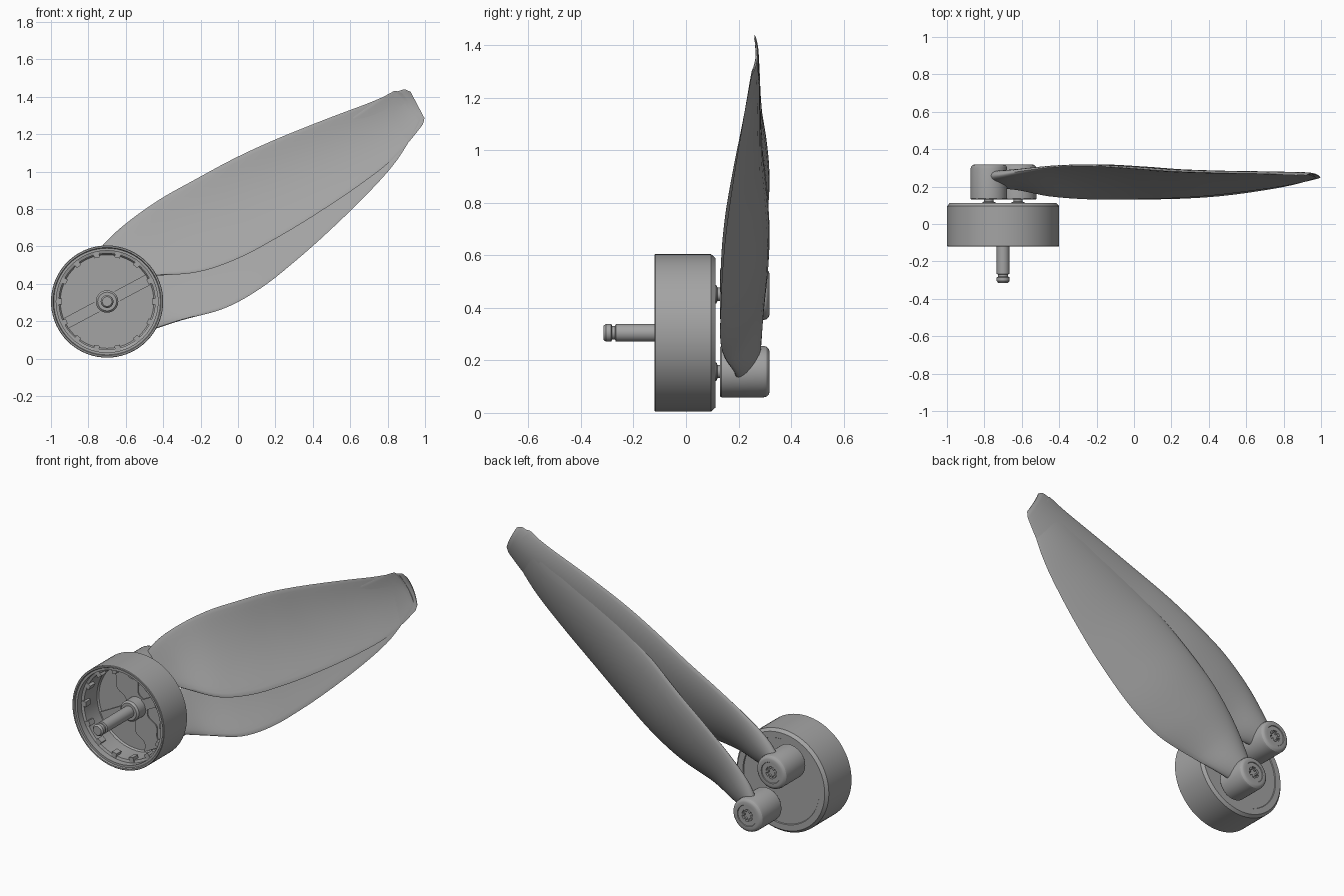
import bpy, bmesh, math
from mathutils import Matrix, Vector

cube = bpy.data.objects.get("Cube")
if cube:
    bpy.data.objects.remove(cube)

GREY = bpy.data.materials.new("satin_grey")
GREY.use_nodes = True
COLOUR = (0.37, 0.37, 0.37, 1)
GREY.diffuse_color = COLOUR
GREY.node_tree.nodes["Principled BSDF"].inputs["Base Color"].default_value = COLOUR

CX, CZ = -0.70, 0.305                      # motor axis, running along y
PIVOTS = {"upper": (-0.776, 0.452, 27.8), "lower": (-0.62, 0.157, 38.3)}


def finish(name, bm, loc=(0, 0, 0), angle=30):
    bmesh.ops.recalc_face_normals(bm, faces=bm.faces)
    mesh = bpy.data.meshes.new(name)
    bm.to_mesh(mesh)
    bm.free()
    mesh.materials.append(GREY)
    ob = bpy.data.objects.new(name, mesh)
    ob.location = loc
    bpy.context.collection.objects.link(ob)
    bpy.ops.object.select_all(action='DESELECT')
    ob.select_set(True)
    bpy.context.view_layer.objects.active = ob
    bpy.ops.object.shade_smooth_by_angle(angle=math.radians(angle))
    return ob


def lathe(name, profile, x, z, sides=48):
    """Spin (radius, y) points around the y axis."""
    bm = bmesh.new()
    verts = [bm.verts.new((r, y, 0)) for r, y in profile]
    edges = [bm.edges.new(pair) for pair in zip(verts, verts[1:])]
    bmesh.ops.spin(bm, geom=verts + edges, axis=(0, 1, 0), cent=(0, 0, 0),
                   steps=sides, angle=math.tau)
    bmesh.ops.remove_doubles(bm, verts=bm.verts, dist=0.0004)
    return finish(name, bm, (x, 0, z))


def add_box(bm, size, centre, turn):
    """Box placed at centre, then turned about the y axis."""
    m = (Matrix.Rotation(turn, 4, 'Y') @ Matrix.Translation(centre)
         @ Matrix.Diagonal((*size, 1)))
    bmesh.ops.create_cube(bm, size=1, matrix=m)


# Motor bell: hollow can, open at the front, stepped and chamfered at the back
lathe("motor_bell", [
    (0, 0.06), (0.25, 0.06), (0.257, 0.05), (0.257, -0.07), (0.272, -0.075),
    (0.272, -0.112), (0.285, -0.112), (0.289, -0.12), (0.297, -0.12), (0.3, -0.117),
    (0.3, 0.095), (0.285, 0.112), (0.25, 0.112), (0.247, 0.107), (0, 0.107)],
    CX, CZ, 72)

# Shaft with retaining groove, and the hub it sits in
lathe("shaft", [
    (0, -0.315), (0.026, -0.315), (0.034, -0.305), (0.034, -0.285), (0.026, -0.281),
    (0.026, -0.27), (0.034, -0.267), (0.034, 0.07), (0, 0.07)], CX, CZ, 32)
lathe("shaft_hub", [
    (0.034, -0.02), (0.05, -0.02), (0.06, -0.01), (0.06, 0.07), (0, 0.07)], CX, CZ, 32)

# Clips around the inside of the bell
bm = bmesh.new()
for i in range(14):
    add_box(bm, (0.03, 0.045, 0.03), (0.255, -0.055, 0), math.tau * i / 14)
finish("bell_clips", bm, (CX, 0, CZ))

# Cross rib over the floor of the bell
bm = bmesh.new()
add_box(bm, (0.5, 0.012, 0.06), (0, 0.056, 0), math.radians(-28))
finish("floor_rib", bm, (CX, 0, CZ))

# Wavy strap joining the two pivots
bm = bmesh.new()
left, right = [], []
for i in range(41):
    t = -0.245 + 0.49 * i / 40
    w = 0.062 + 0.014 * math.cos(t * 48)
    left.append(bm.verts.new((-w, 0.054, t)))
    right.append(bm.verts.new((w, 0.054, t)))
strap = bm.faces.new(left + right[::-1])
extruded = bmesh.ops.extrude_face_region(bm, geom=[strap])
bmesh.ops.translate(bm, vec=(0, 0.01, 0),
                    verts=[g for g in extruded["geom"] if isinstance(g, bmesh.types.BMVert)])
bmesh.ops.rotate(bm, verts=bm.verts, cent=(0, 0, 0),
                 matrix=Matrix.Rotation(math.radians(-28), 3, 'Y'))
finish("pivot_strap", bm, (CX, 0, CZ))

# Blade stations: distance, lower edge, upper edge, depth of each edge, thickness
STATIONS = [
    (0.00, -0.05, 0.05, 0.205, 0.255, 0.07),
    (0.12, -0.10, 0.112, 0.19, 0.262, 0.07),
    (0.28, -0.16, 0.156, 0.152, 0.283, 0.06),
    (0.50, -0.252, 0.186, 0.132, 0.305, 0.045),
    (0.72, -0.288, 0.192, 0.132, 0.309, 0.04),
    (0.96, -0.288, 0.194, 0.138, 0.298, 0.034),
    (1.20, -0.274, 0.181, 0.152, 0.282, 0.028),
    (1.50, -0.242, 0.150, 0.182, 0.272, 0.022),
    (1.72, -0.200, 0.122, 0.21, 0.268, 0.016),
    (1.93, -0.117, 0.098, 0.243, 0.262, 0.009),
    (1.957, -0.09, 0.07, 0.25, 0.26, 0.006)]


def blend(i, t):
    """Smooth curve through the stations, tangents scaled by spacing."""
    a, b = Vector(STATIONS[i]), Vector(STATIONS[i + 1])
    p = Vector(STATIONS[max(i - 1, 0)])
    n = Vector(STATIONS[min(i + 2, len(STATIONS) - 1)])
    h = b[0] - a[0]
    ta, tb = (b - p) * (h / (b[0] - p[0])), (n - a) * (h / (n[0] - a[0]))
    return (a * (2 * t**3 - 3 * t**2 + 1) + ta * (t**3 - 2 * t**2 + t)
            + b * (3 * t**2 - 2 * t**3) + tb * (t**3 - t**2))


def blade_mesh():
    bm = bmesh.new()
    rows = [blend(i, k / 5) for i in range(len(STATIONS) - 1) for k in range(5)]
    rows.append(Vector(STATIONS[-1]))
    rings, n = [], 14
    for u, lo, hi, ylo, yhi, thick in rows:
        ring = []
        for k in range(2 * n):
            a = math.pi * k / n
            s = (1 - math.cos(a)) / 2              # 0 at lower edge, 1 at upper
            bow = 0.085 * (hi - lo) * 4 * s * (1 - s)
            y = ylo + (yhi - ylo) * s + bow + thick / 2 * math.sin(a)
            ring.append(bm.verts.new((u, y, lo + (hi - lo) * s)))
        rings.append(ring)
    for a, b in zip(rings, rings[1:]):
        for k in range(2 * n):
            j = (k + 1) % (2 * n)
            bm.faces.new((a[k], a[j], b[j], b[k]))
    bm.faces.new(rings[0])
    bm.faces.new(rings[-1])
    return bm


# Two folded blades, each with its round boss, pin and socket screw
for side, (px, pz, angle) in PIVOTS.items():
    blade = finish(side + "_blade", blade_mesh(), (px, 0, pz), 50)
    blade.rotation_euler.y = -math.radians(angle)

    lathe(side + "_blade_boss", [
        (0, 0.13), (0.094, 0.13), (0.098, 0.135), (0.098, 0.295), (0.095, 0.307),
        (0.087, 0.315), (0.078, 0.318), (0.062, 0.318), (0.06, 0.314), (0.035, 0.314),
        (0.035, 0.3), (0, 0.3)], px, pz, 40)
    lathe(side + "_pivot_pin", [
        (0, 0.1), (0.035, 0.1), (0.035, 0.116), (0.025, 0.12), (0.025, 0.14), (0, 0.14)],
        px, pz, 24)

    bm = bmesh.new()
    for i in range(6):
        add_box(bm, (0.014, 0.016, 0.01), (0.028, 0.306, 0), math.tau * i / 6)
    finish(side + "_screw_splines", bm, (px, 0, pz))
